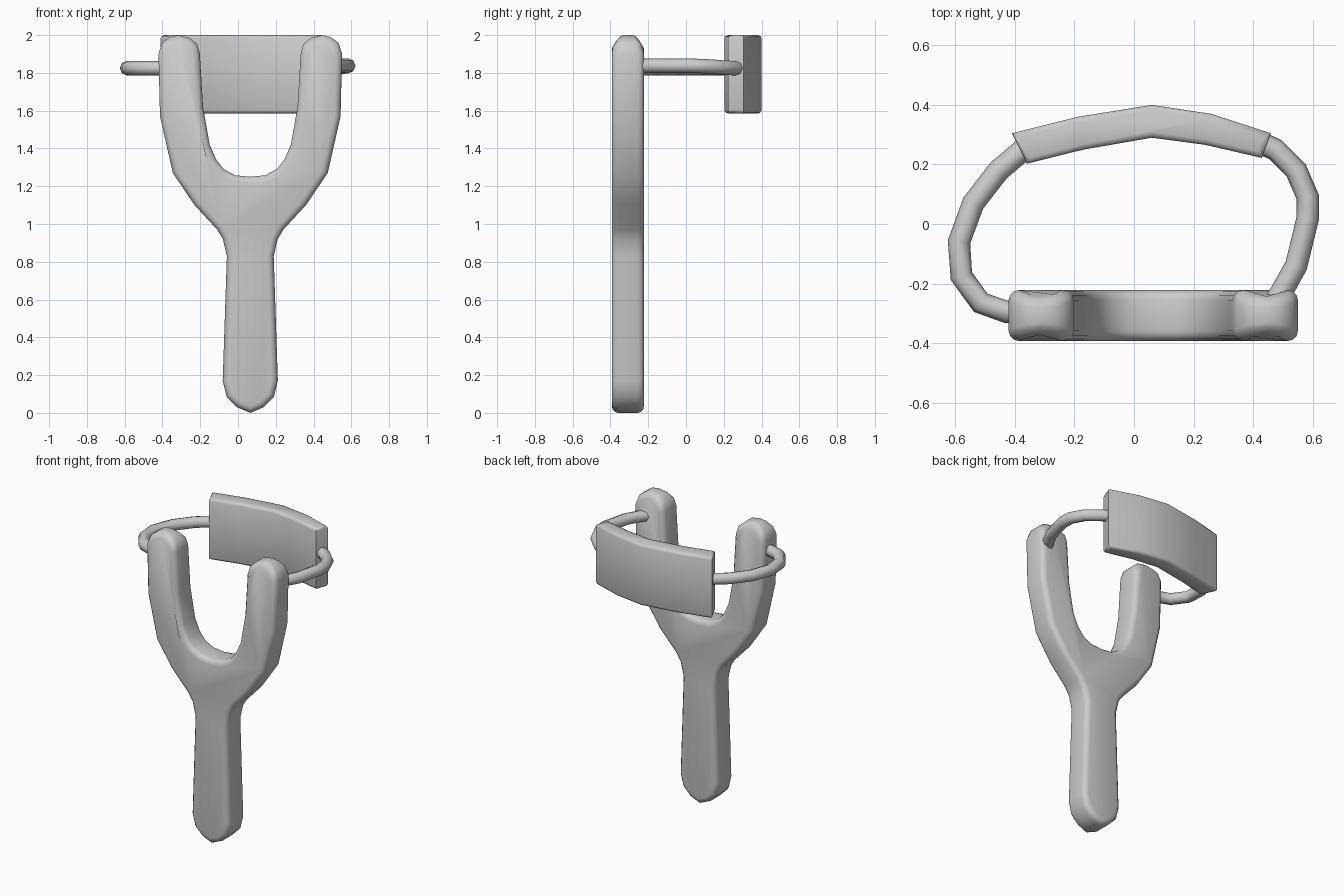
import bpy, bmesh, math
from mathutils import Vector

if "Cube" in bpy.data.objects:
    bpy.data.objects.remove(bpy.data.objects["Cube"])


def prism(name, points, to_3d, a, b, bevel, segments):
    """Extrude a closed 2D outline from depth a to b and round its rims."""
    bm = bmesh.new()
    n = len(points)
    rings = [[bm.verts.new(to_3d(u, v, d)) for u, v in points] for d in (a, b)]
    caps = [bm.faces.new(r) for r in rings]
    for i in range(n):
        j = (i + 1) % n
        bm.faces.new((rings[0][i], rings[0][j], rings[1][j], rings[1][i]))
    bmesh.ops.recalc_face_normals(bm, faces=bm.faces[:])
    rims = list({e for f in caps for e in f.edges})
    bmesh.ops.bevel(bm, geom=rims, offset=bevel, segments=segments,
                    profile=0.5, affect='EDGES')
    mesh = bpy.data.meshes.new(name)
    bm.to_mesh(mesh)
    bm.free()
    obj = bpy.data.objects.new(name, mesh)
    bpy.context.collection.objects.link(obj)
    return obj


def smooth(obj, degrees):
    bpy.ops.object.select_all(action='DESELECT')
    obj.select_set(True)
    bpy.context.view_layer.objects.active = obj
    bpy.ops.object.shade_smooth_by_angle(angle=math.radians(degrees))


def cord(name, path, radius=0.038):
    """Round elastic cord swept along a path."""
    curve = bpy.data.curves.new(name, 'CURVE')
    curve.dimensions = '3D'
    curve.bevel_depth = radius
    curve.bevel_resolution = 2
    curve.use_fill_caps = True
    spline = curve.splines.new('POLY')
    spline.points.add(len(path) - 1)
    for p, co in zip(spline.points, path):
        p.co = (*co, 1)
    obj = bpy.data.objects.new(name, curve)
    bpy.context.collection.objects.link(obj)
    return obj


# Forked handle: half outline (offset from the centre line, z), mirrored
CX = 0.065
half = [(0, 0.0), (0.07, 0.03), (0.125, 0.085), (0.146, 0.17), (0.124, 0.83),
        (0.145, 0.92), (0.175, 0.97), (0.295, 1.10), (0.41, 1.27),
        (0.478, 1.57), (0.486, 1.90), (0.467, 1.96), (0.425, 1.99),
        (0.38, 2.0), (0.32, 1.985), (0.28, 1.95), (0.267, 1.90), (0.25, 1.62),
        (0.215, 1.42), (0.18, 1.34), (0.14, 1.29), (0.08, 1.258), (0, 1.25)]
outline = [(CX + x, z) for x, z in half]
outline += [(CX - x, z) for x, z in reversed(half[1:-1])]
handle = prism("forked_handle", outline, lambda x, z, y: Vector((x, y, z)),
               -0.393, -0.222, 0.034, 3)
# Dome the fork tips
for v in handle.data.vertices:
    if v.co.z > 1.93:
        v.co.y = -0.307 + (v.co.y + 0.307) * (1 - (v.co.z - 1.93) * 7)
smooth(handle, 50)

# Curved pouch
back = [(-0.41, 0.305), (-0.19, 0.36), (0.06, 0.40), (0.26, 0.37), (0.46, 0.305)]
front = [(0.43, 0.222), (0.24, 0.266), (0.06, 0.29), (-0.17, 0.25), (-0.36, 0.203)]
pouch = prism("pouch", back + front, lambda x, y, z: Vector((x, y, z)),
              1.585, 2.0, 0.018, 2)
smooth(pouch, 50)

# Elastic cords
cord("left_cord", [(-0.34, -0.29, 1.825), (-0.43, -0.295, 1.825),
                   (-0.515, -0.265, 1.825), (-0.58, -0.175, 1.825),
                   (-0.588, -0.06, 1.825), (-0.54, 0.07, 1.825),
                   (-0.455, 0.18, 1.825), (-0.36, 0.26, 1.825),
                   (-0.32, 0.28, 1.825)])
cord("right_cord", [(0.45, -0.30, 1.835), (0.495, -0.23, 1.837),
                    (0.545, -0.14, 1.838), (0.584, 0.02, 1.838),
                    (0.584, 0.09, 1.836), (0.545, 0.18, 1.83),
                    (0.475, 0.25, 1.825), (0.40, 0.285, 1.825)])
